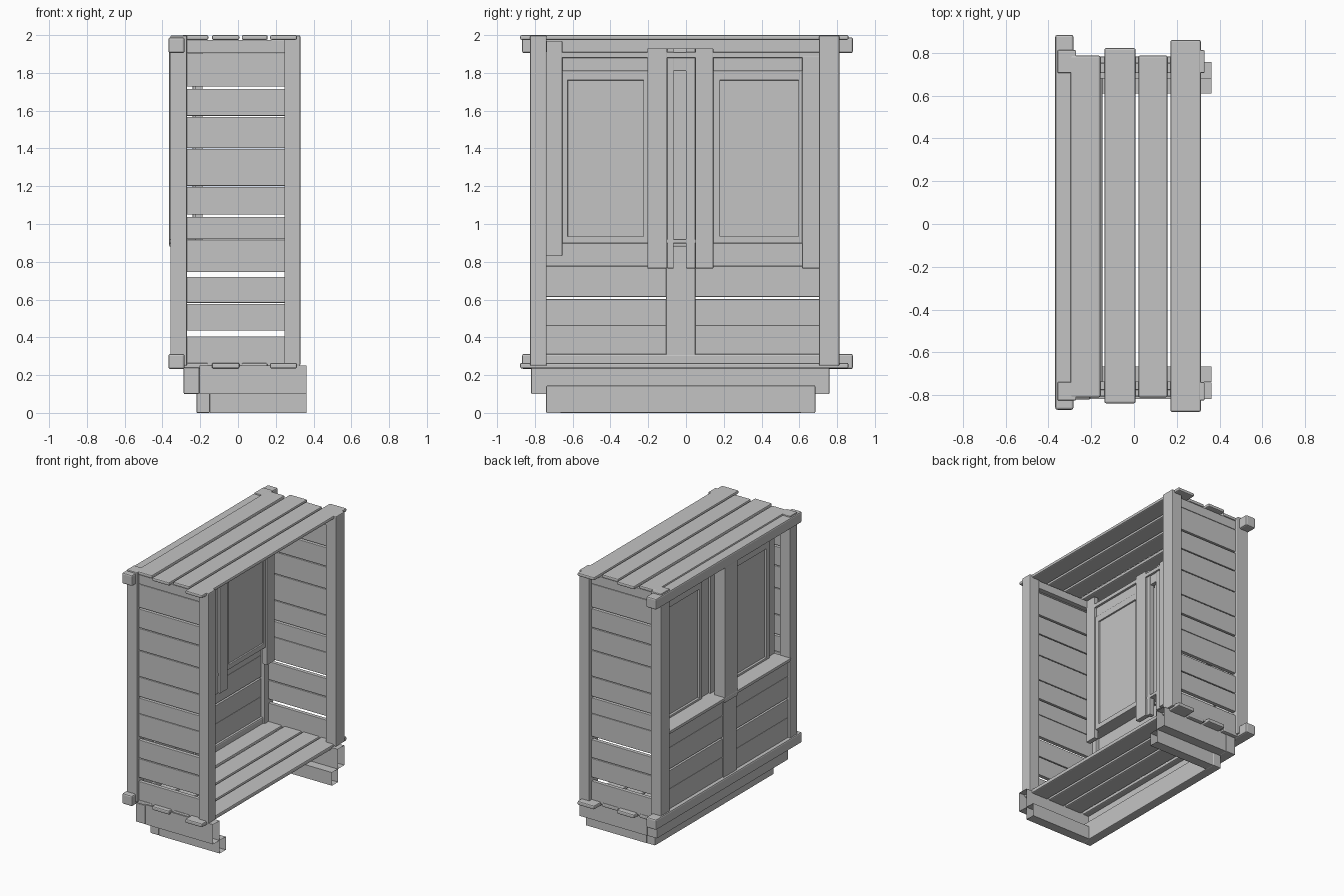
import bpy
import bmesh

default = bpy.data.objects.get("Cube")
if default:
    bpy.data.objects.remove(default, do_unlink=True)

# One plain colour for all the timber
GREY = (0.55, 0.55, 0.55, 1)
timber = bpy.data.materials.new("grey_timber")
timber.use_nodes = True
timber.diffuse_color = GREY
timber.node_tree.nodes["Principled BSDF"].inputs["Base Color"].default_value = GREY


def board(name, x, y, z, bevel=0.004, open_end=False):
    """A timber board spanning the given (low, high) ranges, with eased edges."""
    bm = bmesh.new()
    bmesh.ops.create_cube(bm, size=1)
    for v in bm.verts:
        v.co = [lo if c < 0 else hi for c, (lo, hi) in zip(v.co, (x, y, z))]
    if open_end:
        bm.normal_update()
        caps = [f for f in bm.faces if f.normal.x > 0.5]
        bmesh.ops.delete(bm, geom=caps, context="FACES_ONLY")
    mesh = bpy.data.meshes.new(name)
    bm.to_mesh(mesh)
    bm.free()
    mesh.materials.append(timber)
    obj = bpy.data.objects.new(name, mesh)
    bpy.context.collection.objects.link(obj)
    if bevel:
        mod = obj.modifiers.new("eased_edges", "BEVEL")
        mod.width = bevel
        mod.segments = 2
    return obj


# Shared spans of the frame
BACK_POST = (-0.358, -0.27)
OPEN_POST = (0.245, 0.33)
POSTS_Y = {"front": (-0.825, -0.738), "rear": (0.705, 0.812)}
BETWEEN_Y = (-0.745, 0.71)
BETWEEN_X = (-0.275, 0.25)
ROOF_Z = (1.975, 2.0)
FLOOR_Z = (0.235, 0.265)

# Corner posts
for end, span in POSTS_Y.items():
    board(end + "_wall_post", BACK_POST, span, (0.25, 1.998), 0.006)
    board(end + "_open_post", OPEN_POST, span, (0.25, 1.998), 0.006)

# Long beams projecting past the wall posts
for name, z in (("lower_beam", (0.232, 0.312)), ("upper_beam", (1.905, 1.988))):
    board(name, (-0.368, -0.283), (-0.868, 0.884), z, 0.01)

# Roof and floor planks share one staggered layout
PLANKS = [((-0.297, -0.157), (-0.81, 0.787)),
          ((-0.138, 0.007), (-0.838, 0.822)),
          ((0.02, 0.157), (-0.81, 0.787)),
          ((0.17, 0.312), (-0.878, 0.86))]
for x, y in PLANKS:
    board("roof_plank", x, y, ROOF_Z, 0.008)
    board("floor_plank", x, y, FLOOR_Z, 0.008)

# Slatted end walls
SLATS_Z = [(0.25, 0.405), (0.435, 0.577), (0.583, 0.72), (0.745, 0.917),
           (0.92, 1.038), (1.05, 1.197), (1.202, 1.397), (1.402, 1.567),
           (1.573, 1.715), (1.727, 1.903), (1.905, 1.975)]
for end, y in (("front", (-0.805, -0.775)), ("rear", (0.752, 0.782))):
    for z in SLATS_Z:
        board(end + "_wall_slat", BETWEEN_X, y, z, 0.003)

# Ledgers under the roof
board("front_ledger", BETWEEN_X, (-0.775, -0.735), (1.91, 1.97))
board("rear_ledger", BETWEEN_X, (0.705, 0.752), (1.91, 1.97))
board("window_wall_ledger", (-0.28, -0.188), BETWEEN_Y, (1.88, 1.91))

# Lower boarding of the window wall
WALL_X = (-0.34, -0.3)
for z in ((0.3, 0.463), (0.463, 0.602), (0.614, 0.777), (0.777, 0.9)):
    board("wall_board", WALL_X, BETWEEN_Y, z, 0.003)
board("centre_stile", (-0.352, -0.285), (-0.105, 0.05), (0.3, 0.9))
board("window_sill", (-0.365, -0.2), BETWEEN_Y, (0.897, 0.92))
board("centre_post", (-0.364, -0.27), (-0.105, 0.05), (0.88, 1.93), 0.006)
board("window_header", (-0.24, -0.205), BETWEEN_Y, (1.81, 1.89))

# Two blind windows set on the inner side: a frame around a recessed panel
FRAME_X = (-0.24, -0.2)
FOOT, HEAD, RAIL = 0.91, 1.81, 0.05
for side, (lo, hi) in (("front", (-0.66, -0.2)), ("rear", (0.145, 0.62))):
    board(side + "_window_panel", (-0.222, -0.212), (lo, hi), (FOOT, HEAD), 0)
    for y in ((lo, lo + RAIL * 0.7), (hi - RAIL * 0.5, hi)):
        board(side + "_window_stile", FRAME_X, y, (FOOT, HEAD))
    for z in ((FOOT, FOOT + RAIL * 0.5), (HEAD - RAIL, HEAD)):
        board(side + "_window_rail", FRAME_X, (lo, hi), z)

# Inside trim beside the windows
TRIM_X = (-0.225, -0.187)
board("front_trim", TRIM_X, (-0.745, -0.655), (0.83, 1.97))
board("rear_trim", TRIM_X, (0.615, 0.71), (0.765, 1.89))
for wide, narrow in (((-0.205, -0.1), (-0.1, -0.065)), ((0.05, 0.145), (0.0, 0.05))):
    board("centre_trim", TRIM_X, wide, (0.765, 1.93))
    board("centre_trim_strip", (-0.24, -0.2), narrow, (0.765, 1.93))

# Stepped base: each tier has a long beam and two hollow return boards
REACH = 0.363
TIERS = [("upper", (-0.288, -0.205), (-0.82, 0.76), (0.1, 0.24), 0.08),
         ("lower", (-0.22, -0.148), (-0.74, 0.685), (0, 0.145), 0.075)]
for tier, x, (lo, hi), (foot, top), thick in TIERS:
    board(tier + "_base_beam", x, (lo, hi), (foot, top), 0.006)
    head = 0.25 if tier == "upper" else 0.1
    for y in ((lo + 0.002, lo + thick), (hi - thick, hi - 0.002)):
        board(tier + "_base_return", (x[1], REACH), y, (foot, head), 0, open_end=True)
